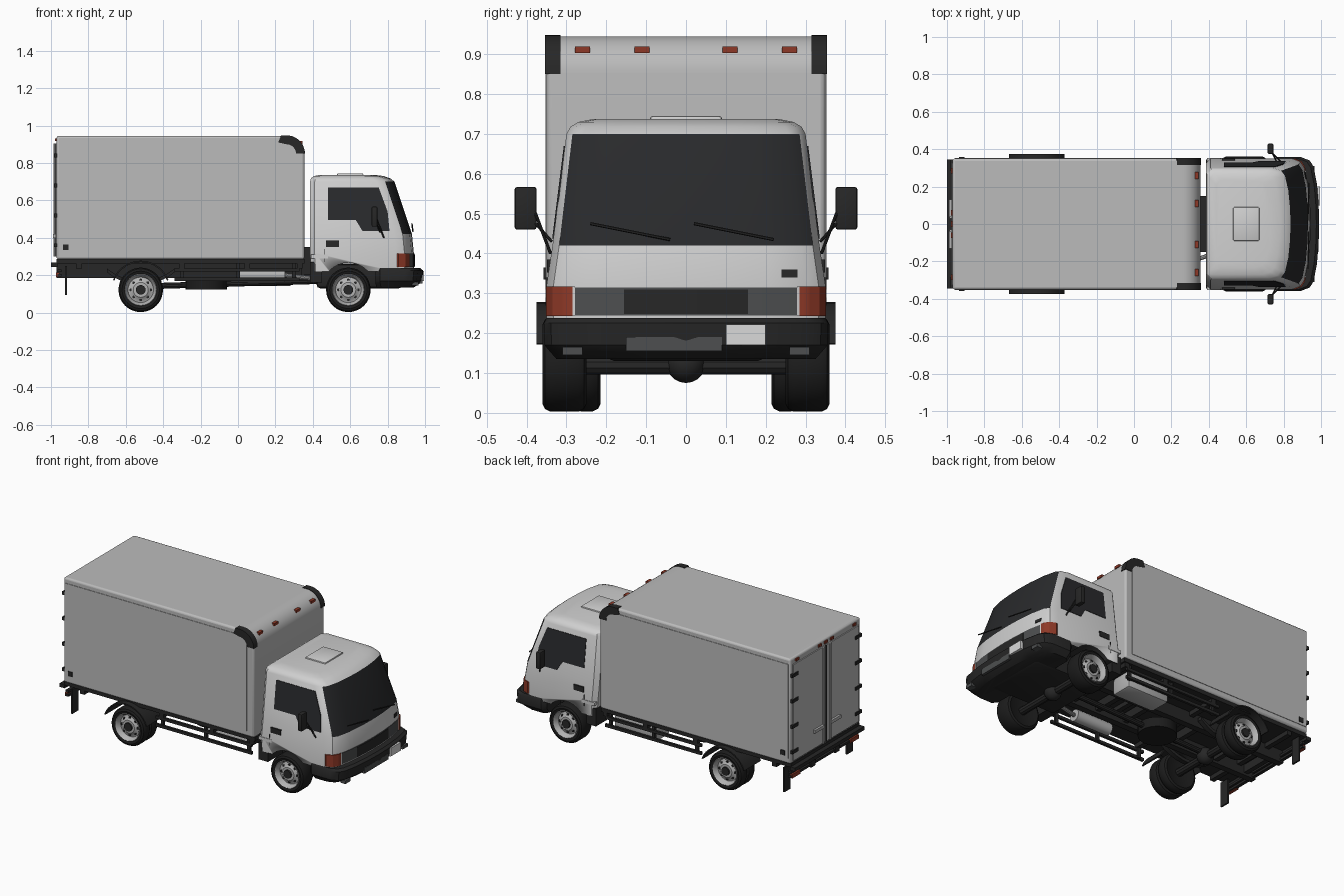
import bpy, bmesh
from math import sin, cos, pi, radians
from mathutils import Vector, Matrix

old = bpy.data.objects.get("Cube")
if old:
    bpy.data.objects.remove(old)


def material(name, r, g, b):
    m = bpy.data.materials.new(name)
    m.use_nodes = True
    m.diffuse_color = (r, g, b, 1)
    m.node_tree.nodes["Principled BSDF"].inputs["Base Color"].default_value = (r, g, b, 1)
    return m


paint = material("cab paint", .63, .63, .63)
cargo = material("cargo grey", .5, .5, .5)
black = material("black plastic", .02, .02, .02)
glass = material("dark glass", .022, .023, .025)
rubber = material("tyre rubber", .012, .012, .012)
metal = material("wheel metal", .45, .45, .45)
red = material("red lamp", .27, .04, .02)
lamp = material("headlamp grey", .075, .078, .08)
white = material("plate white", .7, .7, .7)


def finish(name, bm, *mats, smooth=True):
    bmesh.ops.recalc_face_normals(bm, faces=bm.faces[:])
    me = bpy.data.meshes.new(name)
    bm.to_mesh(me)
    bm.free()
    for m in mats:
        me.materials.append(m)
    ob = bpy.data.objects.new(name, me)
    bpy.context.collection.objects.link(ob)
    bpy.ops.object.select_all(action='DESELECT')
    ob.select_set(True)
    bpy.context.view_layer.objects.active = ob
    if smooth:
        bpy.ops.object.shade_smooth_by_angle(angle=radians(32))
    return ob


def modify(ob, kind, **settings):
    mod = ob.modifiers.new(kind.lower(), kind)
    for key, value in settings.items():
        setattr(mod, key, value)
    bpy.context.view_layer.objects.active = ob
    bpy.ops.object.modifier_apply(modifier=mod.name)


def box(name, x, y, z, mat, bevel=0):
    bm = bmesh.new()
    size = Vector((x[1] - x[0], y[1] - y[0], z[1] - z[0]))
    mid = Vector((x[0] + x[1], y[0] + y[1], z[0] + z[1])) / 2
    bmesh.ops.create_cube(bm, size=1, matrix=Matrix.Translation(mid) @ Matrix.Diagonal(size.to_4d()))
    if bevel:
        bmesh.ops.bevel(bm, geom=bm.edges[:], offset=bevel, segments=2, affect='EDGES', profile=.5)
    return finish(name, bm, mat, smooth=bool(bevel))


def pair(name, x, y, z, mat, bevel=0):
    for s in (1, -1):
        box(name, x, sorted((s * y[0], s * y[1])), z, mat, bevel)


def rod(name, a, b, r, mat, seg=10):
    a, b = Vector(a), Vector(b)
    bm = bmesh.new()
    turn = (b - a).to_track_quat('Z', 'Y').to_matrix().to_4x4()
    bmesh.ops.create_cone(bm, cap_ends=True, segments=seg, radius1=r, radius2=r, depth=(b - a).length,
                          matrix=Matrix.Translation((a + b) / 2) @ turn)
    return finish(name, bm, mat)


def prism(name, pts, y0, y1, mat, lean=0, base=.42):
    # Side outline in x and z extruded along y, leaning inward with height
    bm = bmesh.new()
    rows = [[bm.verts.new((x, y + lean * (z - base), z)) for x, z in pts] for y in (y0, y1)]
    for row in rows:
        bm.faces.new(row)
    for i in range(len(pts)):
        j = (i + 1) % len(pts)
        bm.faces.new((rows[0][i], rows[0][j], rows[1][j], rows[1][i]))
    return finish(name, bm, mat)


def arc(cx, cz, r, a0, a1, n=10):
    angles = [radians(a0 + (a1 - a0) * i / n) for i in range(n + 1)]
    return [(cx + r * cos(a), cz + r * sin(a)) for a in angles]


def lathe(name, profile, x, z, mat):
    # Profile of radius and y, spun about an axle parallel to y
    bm = bmesh.new()
    vs = [bm.verts.new((x + r, y, z)) for r, y in profile]
    edges = [bm.edges.new(e) for e in zip(vs, vs[1:])]
    bmesh.ops.spin(bm, geom=vs + edges, cent=(x, 0, z), axis=(0, 1, 0), angle=2 * pi, steps=32)
    bmesh.ops.remove_doubles(bm, verts=bm.verts[:], dist=.0001)
    return finish(name, bm, mat)


# Plan shape of the nose: fraction of half width, setback
NOSE = [(0, 0), (.3, .003), (.6, .012), (.86, .03), (.95, .05), (1, .095)]


def between(table, t):
    for a, b in zip(table, table[1:]):
        if t <= b[0]:
            k = (t - a[0]) / (b[0] - a[0])
            return [p + (q - p) * k for p, q in zip(a, b)]
    return table[-1]


def loft(name, levels, *mats, pick=None):
    bm = bmesh.new()
    rings = []
    for z, xb, xf, hw in levels:
        half = [(xf - d, f * hw) for f, d in NOSE] + [(xb + .025, hw), (xb, hw - .025)]
        outline = half + [(x, -y) for x, y in half[:0:-1]]
        rings.append([bm.verts.new((x, y, z)) for x, y in outline])
    for lo, hi in zip(rings, rings[1:]):
        for i in range(len(lo)):
            j = (i + 1) % len(lo)
            f = bm.faces.new((lo[i], lo[j], hi[j], hi[i]))
            if pick:
                f.material_index = pick(min(i, len(lo) - 1 - i), lo[0].co.z)
    bm.faces.new(rings[0])
    bm.faces.new(rings[-1])
    return finish(name, bm, *mats)


# Cab shell with the windscreen as its own faces
CAB = [(.22, .39, .94, .35), (.32, .385, .94, .35), (.42, .385, .93, .335), (.70, .385, .837, .30),
       (.718, .39, .815, .29), (.73, .405, .78, .27), (.737, .44, .73, .235)]
cab = loft("cab", CAB, paint, glass, black, pick=lambda i, z: int(i < 4 and .4 < z < .6))
arch = rod("wheel_arch_cutter", (.59, -.5, .125), (.59, .5, .125), .142, black, 32)
arch.hide_render = True
modify(cab, 'BOOLEAN', object=arch, operation='DIFFERENCE', solver='EXACT')
bpy.data.objects.remove(arch)
for f in cab.data.polygons:
    near = abs((f.center.x - .59) ** 2 + (f.center.z - .125) ** 2 - .142 ** 2) < .002
    if f.normal.z < -.05 and (near or f.center.z < .23):
        f.material_index = 2


def nose_plate(name, y0, y1, z0, z1, mat, lift=.005):
    # Thin plate that follows the curved nose of the cab
    bm = bmesh.new()
    cols = []
    for i in range(9):
        y = y0 + (y1 - y0) * i / 8
        col = []
        for z in (z0, z1):
            _, _, xf, hw = between(CAB, z)
            x = xf - between(NOSE, min(abs(y) / hw, 1))[1]
            out = y + (.004 if y > 0 else -.004) * (abs(y) > .3)
            col += [bm.verts.new((x - .004, y, z)), bm.verts.new((x + lift, out, z))]
        cols.append(col)
    for a, b in zip(cols, cols[1:]):
        for i, j in ((0, 1), (1, 3), (3, 2), (2, 0)):
            bm.faces.new((a[i], a[j], b[j], b[i]))
    for c in (cols[0], cols[-1]):
        bm.faces.new((c[0], c[1], c[3], c[2]))
    return finish(name, bm, mat)


nose_plate("headlamp_band", -.28, .28, .245, .315, lamp, .003)
nose_plate("grille", -.155, .155, .248, .31, black)
nose_plate("nose_vent", .24, .28, .34, .36, black, .003)
for s in (1, -1):
    nose_plate("indicator", s * .285, s * .347, .243, .317, red)
    nose_plate("indicator_base", s * .278, s * .286, .243, .317, paint)
loft("front_bumper", [(.135, .74, .94, .325), (.158, .735, .975, .345), (.17, .735, .985, .355),
                      (.225, .735, .99, .357), (.238, .735, .975, .35)], black)
box("bumper_intake", (.97, .986), (-.15, .09), (.155, .19), lamp)
box("number_plate", (.975, .994), (.1, .2), (.17, .222), white)
pair("fog_lamp", (.93, .965), (.26, .31), (.145, .165), lamp)
box("roof_hatch", (.53, .67), (-.09, .09), (.725, .745), paint, .006)

# Side windows, handles and mirrors
window = [(.48, .67), (.752, .67), (.8, .54), (.81, .437), (.665, .437), (.63, .495), (.48, .495)]
for s in (1, -1):
    prism("side_window", window, s * .33, s * .338, glass, -s * .125)
    box("door_handle", (.47, .54), sorted((s * .33, s * .349)), (.352, .385), black)
    box("door_seam", (.463, .466), sorted((s * .34, s * .352)), (.27, .34), black)
    box("sill_step", (.39, .48), sorted((s * .33, s * .353)), (.29, .31), paint)
    box("mirror", (.715, .745), sorted((s * .375, s * .43)), (.46, .567), black, .006)
    rod("mirror_arm", (.735, s * .385, .52), (.78, s * .34, .4), .004, black)
    rod("mirror_arm", (.735, s * .39, .49), (.76, s * .337, .43), .004, black)
    box("cab_mudguard", (.385, .45), sorted((s * .2, s * .345)), (.16, .27), black)
for y in (-.24, .02):
    rod("wiper", (.935, y + .2, .435), (.93, y, .475), .004, black, 6)

# Cargo body with a rounded front top edge
body = prism("cargo_body", [(-.97, .285), (.355, .285)] + arc(.26, .85, .095, 0, 90) + [(-.97, .945)],
             -.35, .35, cargo)
modify(body, 'BEVEL', width=.012, segments=3, limit_method='ANGLE', angle_limit=radians(45))
bpy.ops.object.shade_smooth_by_angle(angle=radians(32))
cap = [(.23, .948)] + arc(.26, .85, .098, 90, 0) + arc(.26, .85, .05, 0, 90) + [(.215, .91)]
for s in (1, -1):
    prism("corner_cap", cap, s * .315, s * .354, black)
    box("side_panel", (-.957, .308), sorted((s * .345, s * .353)), (.32, .912), cargo)
    box("side_marker", (-.935, -.905), sorted((s * .35, s * .357)), (.335, .365), black)
    for y in (.11, .26):
        box("front_marker", (.31, .344), (s * y - .019, s * y + .019), (.903, .919), red)

# Rear doors with lock rods, hinges and marker lamps
for s in (1, -1):
    box("rear_door", (-.977, -.96), sorted((s * .004, s * .325)), (.3, .905), cargo)
    rod("lock_rod", (-.982, s * .035, .3), (-.982, s * .035, .905), .006, metal)
    box("lock_handle", (-.99, -.976), sorted((s * .03, s * .13)), (.4, .42), metal)
    for z in (.36, .52, .68, .84):
        box("door_hinge", (-.984, -.965), sorted((s * .285, s * .345)), (z - .01, z + .01), black)
    box("corner_marker", (-.978, -.96), sorted((s * .27, s * .3)), (.917, .932), red)
box("door_seal", (-.979, -.965), (-.006, .006), (.3, .905), black)
for y in (-.06, 0, .06):
    box("top_marker", (-.978, -.96), (y - .015, y + .015), (.917, .932), red)

# Chassis, floor and rear underrun bars
box("cargo_floor", (-.97, .355), (-.34, .34), (.262, .286), black)
pair("chassis_rail", (-.97, .85), (.1, .14), (.185, .262), black)
for x in (-.9, -.68, -.38, -.02, .18, .365):
    box("crossmember", (x - .015, x + .015), (-.14, .14), (.2, .25), black)
for x in (-.85, -.3, .05, .33):
    box("floor_bearer", (x - .015, x + .015), (-.335, .335), (.235, .265), black)
box("rear_sill", (-1, -.965), (-.345, .345), (.245, .268), black)
for z in (.2, .225):
    box("underrun_bar", (-.965, -.945), (-.335, .335), (z - .007, z + .007), black)
for s in (1, -1):
    box("underrun_post", (-.955, -.935), sorted((s * .1, s * .13)), (.19, .25), black)
    box("tail_lamp", (-.972, -.955), sorted((s * .25, s * .33)), (.19, .215), red)
    box("rear_mudflap", (-.925, -.915), sorted((s * .28, s * .34)), (.095, .25), black)
    # Side guards
    for z in (.178, .228):
        box("side_guard_rail", (-.34, .33), sorted((s * .32, s * .335)), (z - .009, z + .009), black)
    for x in (-.3, 0, .3):
        box("side_guard_post", (x - .01, x + .01), sorted((s * .31, s * .325)), (.17, .265), black)

# Underbody equipment
box("engine", (.42, .88), (-.2, .2), (.13, .26), black, .02)
box("cab_link", (.34, .4), (-.15, .15), (.2, .35), black)
box("fuel_tank", (0, .29), (.16, .3), (.143, .25), metal, .015)
rod("muffler", (0, -.22, .2), (.25, -.22, .2), .036, metal, 20)
rod("exhaust_pipe", (.25, -.22, .2), (.42, -.16, .18), .012, metal)
rod("spare_wheel", (-.17, 0, .125), (-.17, 0, .185), .11, rubber, 28)
rod("drive_shaft", (-.52, 0, .14), (.45, 0, .17), .016, black)
for x in (-.52, .59):
    rod("axle", (x, -.3, .12), (x, .3, .12), .024, black)
    bm = bmesh.new()
    bmesh.ops.create_uvsphere(bm, u_segments=16, v_segments=10, radius=.05,
                              matrix=Matrix.Translation((x, 0, .125)))
    finish("differential", bm, black)
    for s in (1, -1):
        prism("leaf_spring", arc(x, .43, .28, 230, 310) + arc(x, .45, .28, 310, 230),
              s * .15, s * .18, black)


# Wheels: single front, double rear
def wheel(x, s, y0, y1):
    z = .122
    tyre = [(.08, y1 - .006), (.1, y1), (.112, y1 - .006), (.119, y1 - .02), (.119, y0 + .02),
            (.112, y0 + .006), (.1, y0), (.08, y0 + .006), (0, y0 + .02)]
    rim = [(.087, y1 - .006), (.083, y1 - .001), (.076, y1 - .008), (.068, y1 - .032), (.058, y1 - .03),
           (.04, y1 - .016), (0, y1 - .016)]
    lathe("tyre", [(r, s * y) for r, y in tyre], x, z, rubber)
    lathe("wheel_rim", [(r, s * y) for r, y in rim], x, z, metal)
    rod("wheel_hub", (x, s * (y1 - .03), z), (x, s * (y1 - .006), z), .026, black, 16)
    for i in range(8):
        px, pz = arc(x, z, .053, 0, 360, 8)[i]
        rod("rim_hole", (px, s * (y1 - .035), pz), (px, s * (y1 - .023), pz), .008, black, 8)


for s in (1, -1):
    wheel(.59, s, .25, .36)
    wheel(-.52, s, .215, .282)
    wheel(-.52, s, .288, .36)
    prism("rear_fender", arc(-.52, .12, .158, 20, 160, 14) + arc(-.52, .12, .15, 160, 20, 14),
          s * .21, s * .375, black)
